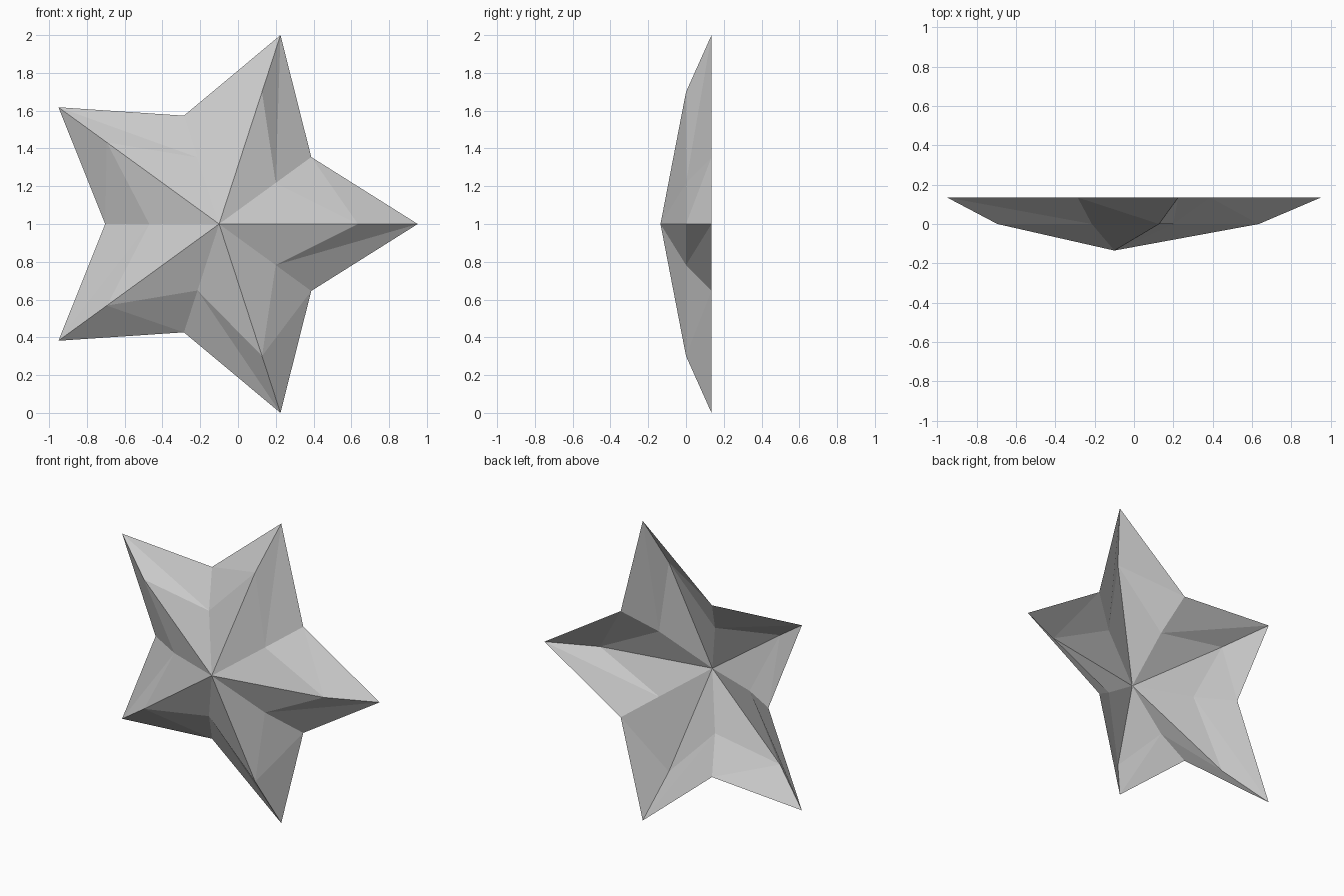
import bpy, bmesh
from math import cos, sin, pi

cube = bpy.data.objects.get("Cube")
if cube:
    bpy.data.objects.remove(cube)

POINTS = 5
CENTRE_X, CENTRE_Z = -0.1, 1.0

# Plain grey material
grey = bpy.data.materials.new("light_grey")
grey.use_nodes = True
colour = (0.6, 0.6, 0.6, 1)
grey.diffuse_color = colour
grey.node_tree.nodes["Principled BSDF"].inputs["Base Color"].default_value = colour

bm = bmesh.new()


def star_ring(tip_radius, valley_radius, y):
    """Ring of alternating tips and valleys in the upright plane."""
    ring = []
    for k in range(2 * POINTS):
        r = valley_radius if k % 2 else tip_radius
        a = pi * k / POINTS
        ring.append(bm.verts.new((CENTRE_X + r * cos(a), y, CENTRE_Z + r * sin(a))))
    return ring


# Shallow star shell, open at the back: peak, shoulder ring and rim
peak = bm.verts.new((CENTRE_X, -0.135, CENTRE_Z))
shoulder = star_ring(0.735, 0.37, 0.0)
rim = star_ring(1.0515, 0.603, 0.135)

for k in range(2 * POINTS):
    n = (k + 1) % (2 * POINTS)
    bm.faces.new((peak, shoulder[k], shoulder[n]))
    bm.faces.new((shoulder[k], rim[k], rim[n]))
    bm.faces.new((shoulder[k], rim[n], shoulder[n]))

mesh = bpy.data.meshes.new("star_shell")
bm.to_mesh(mesh)
bm.free()
mesh.materials.append(grey)
star = bpy.data.objects.new("star_shell", mesh)
bpy.context.collection.objects.link(star)
